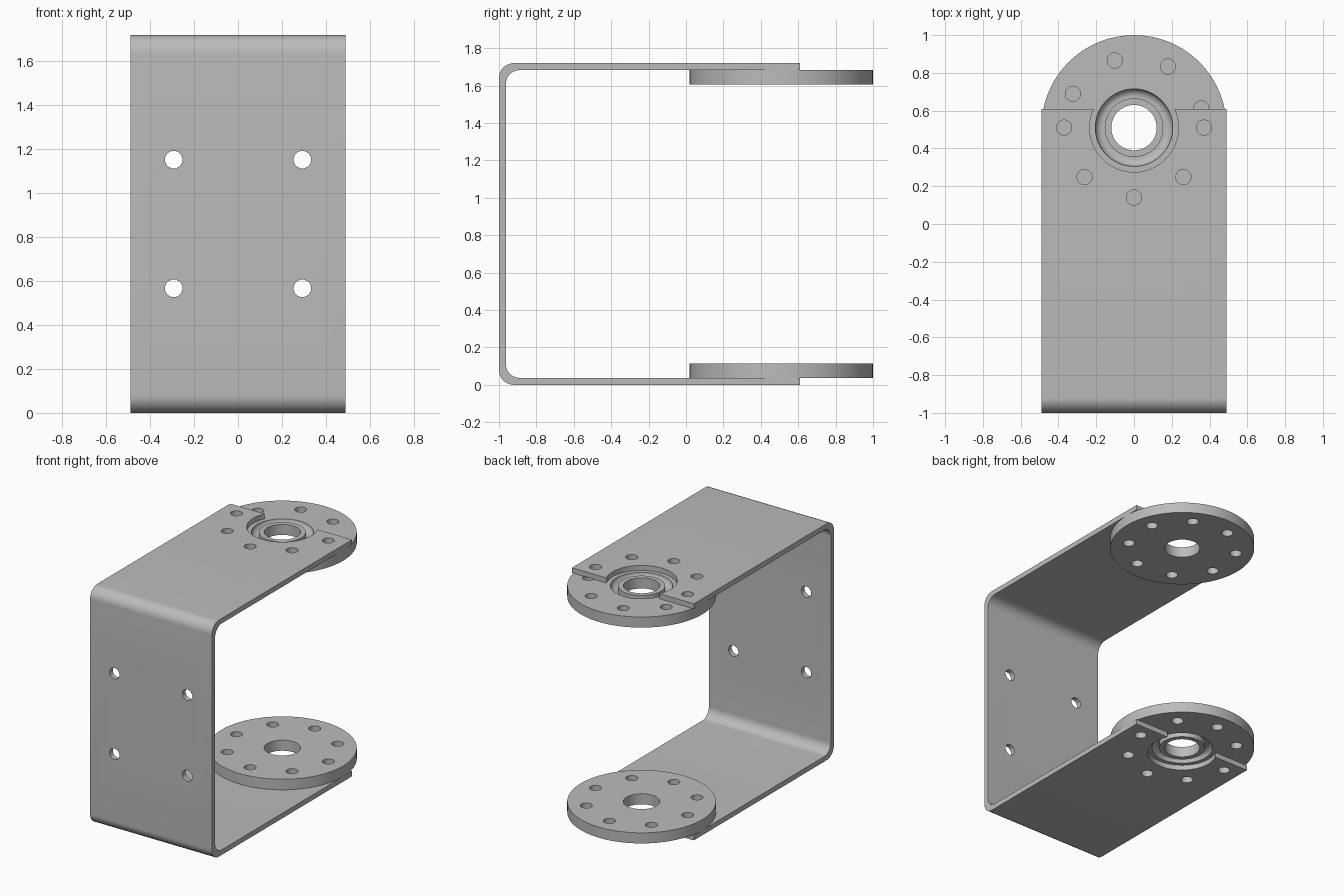
import bpy, bmesh
from math import sin, cos, pi, radians
from mathutils import Matrix, Vector

cube = bpy.data.objects.get("Cube")
if cube:
    bpy.data.objects.remove(cube)

HALF_W, HEIGHT, THICK = 0.49, 1.72, 0.037
BACK, AXIS_Y = 0.61, 0.51
HOLE_R, BOLT_R = 0.04, 0.37

steel = bpy.data.materials.new("grey_steel")
steel.use_nodes = True
GREY = (0.5, 0.5, 0.5, 1)
steel.diffuse_color = GREY
steel.node_tree.nodes["Principled BSDF"].inputs["Base Color"].default_value = GREY


def finish(name, bm):
    bmesh.ops.recalc_face_normals(bm, faces=bm.faces)
    mesh = bpy.data.meshes.new(name)
    bm.to_mesh(mesh)
    bm.free()
    mesh.materials.append(steel)
    obj = bpy.data.objects.new(name, mesh)
    bpy.context.collection.objects.link(obj)
    return obj


def add_cylinder(bm, centre, radius, depth, axis="Z", segments=32):
    turn = Matrix.Rotation(pi / 2, 4, axis) if axis == "X" else Matrix()
    bmesh.ops.create_cone(bm, cap_ends=True, segments=segments, radius1=radius,
                          radius2=radius, depth=depth,
                          matrix=Matrix.Translation(centre) @ turn)


def bolt_circle(offset):
    return [(BOLT_R * cos(radians(offset + 45 * i)),
             BOLT_R * sin(radians(offset + 45 * i))) for i in range(8)]


def cut(obj, bm):
    cutter = finish("cutter", bm)
    cutter.hide_render = True
    mod = obj.modifiers.new("holes", "BOOLEAN")
    mod.operation, mod.solver, mod.object = "DIFFERENCE", "EXACT", cutter
    select(obj)
    bpy.ops.object.modifier_apply(modifier=mod.name)
    bpy.data.objects.remove(cutter)


def select(obj):
    bpy.ops.object.select_all(action="DESELECT")
    obj.select_set(True)
    bpy.context.view_layer.objects.active = obj


def smooth(obj):
    select(obj)
    bpy.ops.object.shade_smooth_by_angle(angle=radians(30))


def bend(y, z, radius, start, steps=12):
    """Quarter-circle bend around (y, z)."""
    return [(y + radius * cos(start + pi / 2 * i / steps),
             z + radius * sin(start + pi / 2 * i / steps)) for i in range(steps + 1)]


# U-shaped bracket: side profile pushed across the width
outer_r, inner_r = 0.08, 0.075
lower_out = bend(-1 + outer_r, outer_r, outer_r, pi)
inner = THICK + inner_r
lower_in = bend(-1 + inner, inner, inner_r, pi)
flip = lambda pts: [(y, HEIGHT - z) for y, z in reversed(pts)]
outside = [(BACK, HEIGHT)] + flip(lower_out) + lower_out + [(BACK, 0)]
inside = [(BACK, HEIGHT - THICK)] + flip(lower_in) + lower_in + [(BACK, THICK)]
# upper bends run from the top plate down to the front plate
outside = [(BACK, HEIGHT)] + [(y, HEIGHT - z) for y, z in reversed(lower_out)] \
    + lower_out + [(BACK, 0)]
bm = bmesh.new()
face = bm.faces.new([bm.verts.new((-HALF_W, y, z)) for y, z in outside + inside[::-1]])
extruded = bmesh.ops.extrude_face_region(bm, geom=[face])["geom"]
bmesh.ops.translate(bm, vec=(2 * HALF_W, 0, 0),
                    verts=[v for v in extruded if isinstance(v, bmesh.types.BMVert)])
bracket = finish("bracket", bm)

# Bracket openings: bearing notches, bolt holes and front mounting holes
bm = bmesh.new()
for z in (THICK / 2, HEIGHT - THICK / 2):
    add_cylinder(bm, (0, AXIS_Y, z), 0.235, 0.1, segments=64)
    for x, y in bolt_circle(0):
        if AXIS_Y + y < BACK:
            add_cylinder(bm, (x, AXIS_Y + y, z), HOLE_R, 0.1)
for x in (-0.293, 0.293):
    for z in (0.567, 1.153):
        add_cylinder(bm, (x, -1 + THICK / 2, z), HOLE_R, 0.1, axis="X")
cut(bracket, bm)
smooth(bracket)


# Round horn plates: lathed section with a rounded groove around the hub ring
def horn_plate(name, base, direction, offset):
    depth, thick, fillet = 0.04, 0.077, 0.04
    groove = [(0.165 + fillet * sin(pi / 2 * i / 8),
               depth - fillet * (1 - cos(pi / 2 * i / 8))) for i in range(9)]
    section = [(0.12, thick), (0.12, 0), (0.155, 0), (0.155, depth)] + groove \
        + [(HALF_W, 0), (HALF_W, thick)]
    bm = bmesh.new()
    ring = [bm.verts.new((r, 0, d * direction)) for r, d in section]
    edges = [bm.edges.new((a, b)) for a, b in zip(ring, ring[1:] + ring[:1])]
    bmesh.ops.spin(bm, geom=ring + edges, axis=(0, 0, 1), cent=(0, 0, 0),
                   angle=2 * pi, steps=96, use_merge=True)
    bmesh.ops.remove_doubles(bm, verts=bm.verts, dist=0.0001)
    bmesh.ops.translate(bm, vec=Vector((0, AXIS_Y, base)), verts=bm.verts)
    plate = finish(name, bm)
    bm = bmesh.new()
    for x, y in bolt_circle(offset):
        add_cylinder(bm, (x, AXIS_Y + y, base + direction * thick / 2), HOLE_R, 0.2)
    cut(plate, bm)
    smooth(plate)


horn_plate("lower_horn_plate", THICK, 1, 0)
horn_plate("upper_horn_plate", HEIGHT - THICK, -1, 16)
